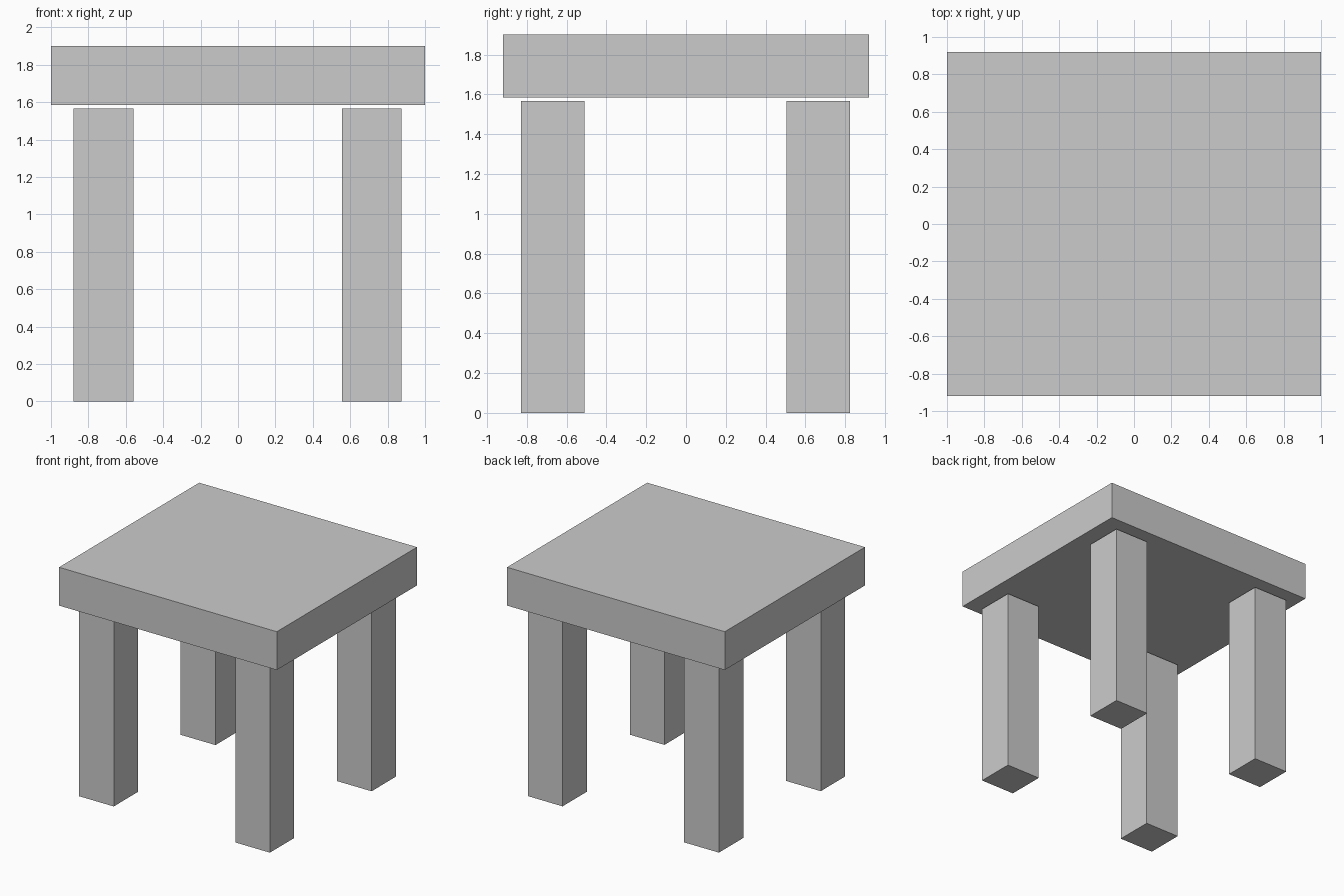
import bpy

if "Cube" in bpy.data.objects:
    bpy.data.objects.remove(bpy.data.objects["Cube"])


def box(name, x, y, z):
    """Axis-aligned box from (min, max) ranges."""
    bpy.ops.mesh.primitive_cube_add(size=1)
    ob = bpy.context.object
    ob.name = name
    ranges = (x, y, z)
    ob.location = [(a + b) / 2 for a, b in ranges]
    ob.scale = [b - a for a, b in ranges]
    bpy.ops.object.transform_apply(location=False, rotation=False, scale=True)
    return ob


# Thick slab top
box("table_top", (-1.0, 1.0), (-0.919, 0.919), (1.584, 1.902))

# Four square legs, stopping just short of the top
sides_x = {"left": (-0.88, -0.56), "right": (0.556, 0.874)}
sides_y = {"front": (-0.83, -0.511), "back": (0.504, 0.825)}
for y_name, y in sides_y.items():
    for x_name, x in sides_x.items():
        box(f"{y_name}_{x_name}_leg", x, y, (0.0, 1.567))
